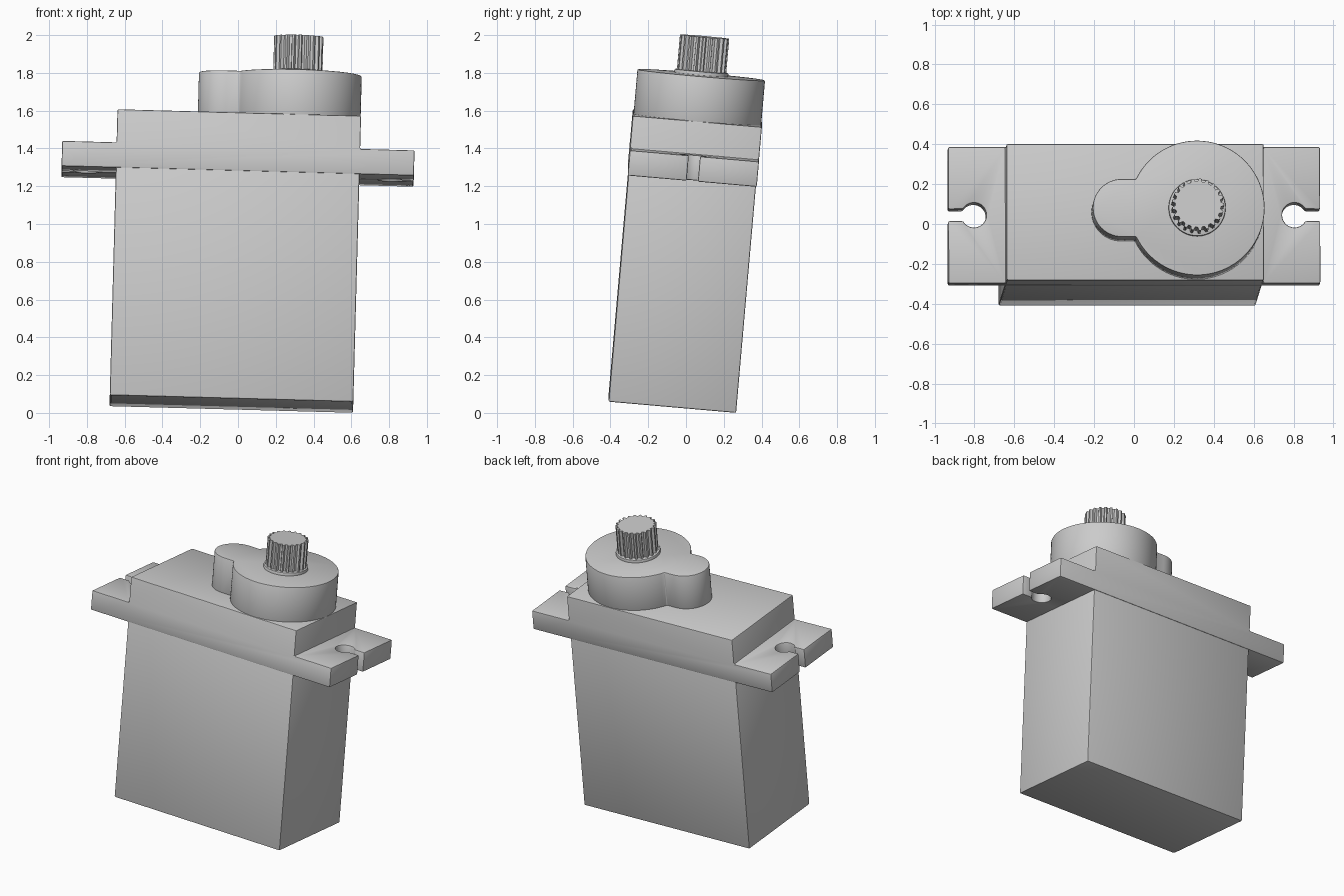
import bpy, bmesh, math
from mathutils import Matrix

if "Cube" in bpy.data.objects:
    bpy.data.objects.remove(bpy.data.objects["Cube"])

# Whole unit leans slightly: every part is built upright, then placed with this
LEAN = (Matrix.Translation((-0.035, -0.0725, 0.047))
        @ Matrix.Rotation(math.radians(1.55), 4, 'Y')
        @ Matrix.Rotation(math.radians(-5), 4, 'X'))

grey = bpy.data.materials.new("grey_plastic")
grey.diffuse_color = (0.6, 0.6, 0.6, 1)
grey.use_nodes = True
grey.node_tree.nodes["Principled BSDF"].inputs["Base Color"].default_value = grey.diffuse_color


def arc(cx, cy, r, a0, a1, n):
    """Points on an arc, angles in radians."""
    return [(cx + r * math.cos(a0 + (a1 - a0) * i / n),
             cy + r * math.sin(a0 + (a1 - a0) * i / n)) for i in range(n + 1)]


def prism(name, outline, lo, hi, axis='Z'):
    """Extrude a closed outline along Z, or an XZ outline along Y."""
    bm = bmesh.new()
    place = (lambda p, t: (p[0], p[1], t)) if axis == 'Z' else (lambda p, t: (p[0], t, p[1]))
    a = [bm.verts.new(place(p, lo)) for p in outline]
    b = [bm.verts.new(place(p, hi)) for p in outline]
    bm.faces.new(a)
    bm.faces.new(b)
    n = len(a)
    for i in range(n):
        j = (i + 1) % n
        bm.faces.new((a[i], a[j], b[j], b[i]))
    bmesh.ops.recalc_face_normals(bm, faces=bm.faces)
    mesh = bpy.data.meshes.new(name)
    bm.to_mesh(mesh)
    bm.free()
    mesh.materials.append(grey)
    ob = bpy.data.objects.new(name, mesh)
    bpy.context.collection.objects.link(ob)
    ob.matrix_world = LEAN
    return ob


def finish(ob, bevel=0.0, smooth=True):
    """Round the edges, bake modifiers and shade."""
    if bevel:
        m = ob.modifiers.new("edge_rounding", 'BEVEL')
        m.width, m.segments = bevel, 2
        m.limit_method, m.angle_limit = 'ANGLE', math.radians(40)
    bpy.ops.object.select_all(action='DESELECT')
    ob.select_set(True)
    bpy.context.view_layer.objects.active = ob
    bpy.ops.object.convert(target='MESH')
    if smooth:
        bpy.ops.object.shade_smooth_by_angle(angle=math.radians(30))


W, D = 0.645, 0.339          # half width and half depth of the case
FLOOR, EAR_TOP, DECK = 1.21, 1.344, 1.52

# Lower case
finish(prism("lower_case", [(-W, -D), (W, -D), (W, D), (-W, D)], 0, FLOOR + 0.02), 0.008)

# Upper case with the two mounting ears in one stepped profile
E = 0.933
half = [(E, FLOOR), (E, EAR_TOP), (W, EAR_TOP), (W, DECK)]
upper = prism("upper_case", half + [(-x, z) for x, z in reversed(half)],
              -D - 0.004, D + 0.004, 'Y')

# Keyhole slots through the ears
R, S = 0.062, 0.03
open_angle = math.asin(S / R)
for side in (-1, 1):
    key = arc(0.804, 0, R, open_angle, 2 * math.pi - open_angle, 28) + [(1.05, -S), (1.05, S)]
    cutter = prism("slot_cutter", [(side * x, y) for x, y in key], 1.1, 1.45)
    cutter.hide_render = True
    cut = upper.modifiers.new("slot", 'BOOLEAN')
    cut.operation, cut.solver, cut.object = 'DIFFERENCE', 'EXACT', cutter
finish(upper, 0.007)
for ob in [o for o in bpy.data.objects if o.name.startswith("slot_cutter")]:
    bpy.data.objects.remove(ob)

# Gear cover: large disc with a small rounded lobe beside it
CX, BIG, LOBE = 0.304, 0.339, 0.146
t = math.asin(LOBE / BIG)
cover = (arc(CX, 0, BIG, -math.pi + t, math.pi - t, 72)
         + arc(-0.073, 0, LOBE, math.pi / 2, 3 * math.pi / 2, 28))
finish(prism("gear_cover", cover, DECK - 0.02, 1.759), 0.006)

# Collar and splined output shaft
finish(prism("shaft_collar", arc(CX, 0, 0.143, 0, 2 * math.pi, 48)[:-1], 1.74, 1.779), 0.006)
TEETH = 21
spline = []
for i in range(TEETH):
    for f, r in ((-0.32, 0.115), (-0.14, 0.131), (0.14, 0.131), (0.32, 0.115)):
        a = 2 * math.pi * (i + f) / TEETH
        spline.append((CX + r * math.cos(a), r * math.sin(a)))
finish(prism("output_shaft", spline, 1.75, 1.961), smooth=False)
